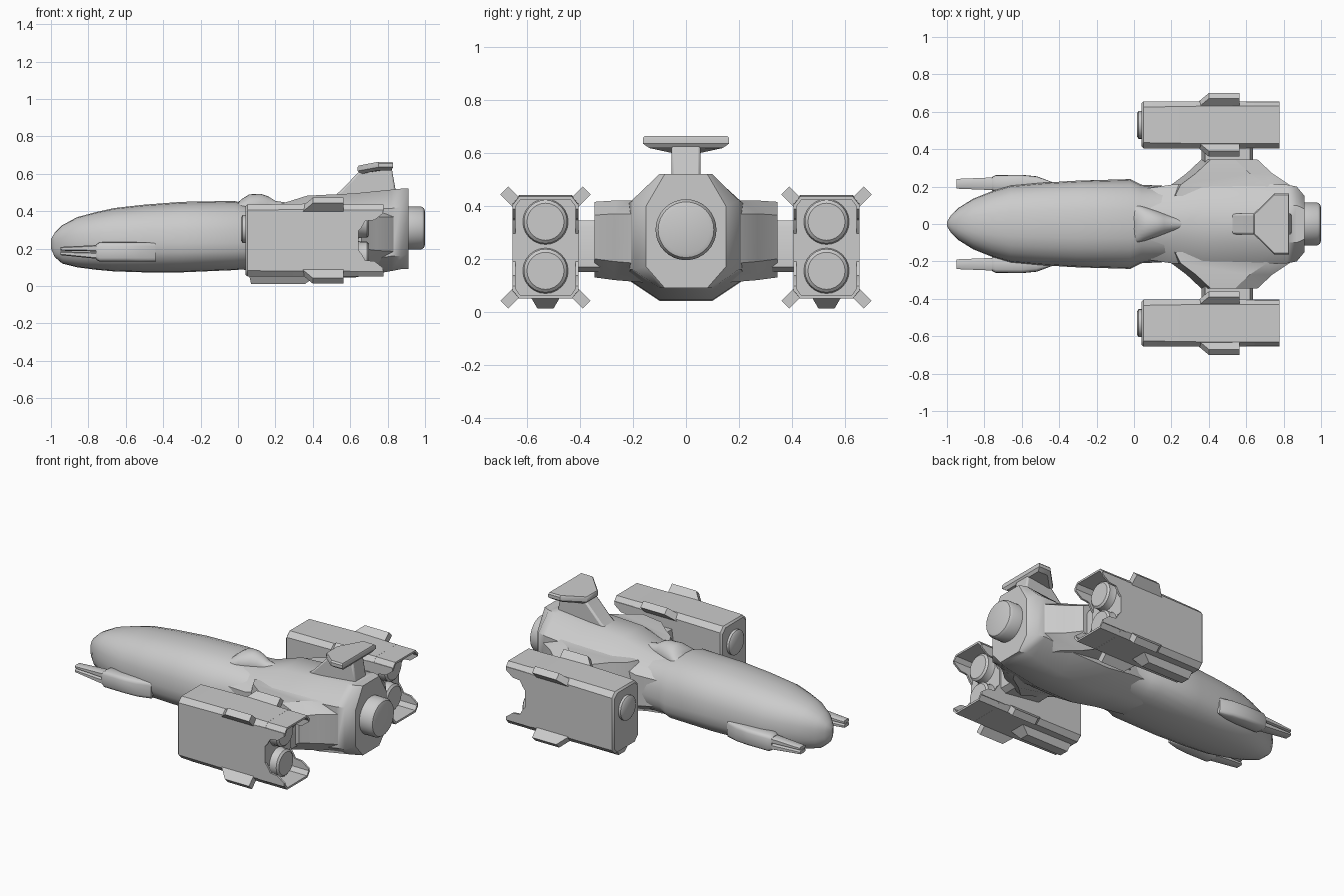
import bpy, bmesh, math
from mathutils import Matrix, Vector

if "Cube" in bpy.data.objects:
    bpy.data.objects.remove(bpy.data.objects["Cube"])

grey = bpy.data.materials.new("hull grey")
grey.use_nodes = True
grey.diffuse_color = (0.6, 0.6, 0.6, 1)
grey.node_tree.nodes["Principled BSDF"].inputs["Base Color"].default_value = (0.6, 0.6, 0.6, 1)


def finish(name, bm, angle=35, bevel=0):
    """Turn a bmesh into a shaded object."""
    bmesh.ops.recalc_face_normals(bm, faces=bm.faces[:])
    mesh = bpy.data.meshes.new(name)
    bm.to_mesh(mesh)
    bm.free()
    mesh.materials.append(grey)
    obj = bpy.data.objects.new(name, mesh)
    bpy.context.collection.objects.link(obj)
    if bevel:
        mod = obj.modifiers.new("soft edges", "BEVEL")
        mod.width, mod.segments, mod.limit_method = bevel, 2, "ANGLE"
    bpy.ops.object.select_all(action="DESELECT")
    obj.select_set(True)
    bpy.context.view_layer.objects.active = obj
    bpy.ops.object.shade_smooth_by_angle(angle=math.radians(angle))
    return obj


def loft(name, rings, angle=35, bevel=0):
    """Skin a row of equal closed rings and cap both ends."""
    bm = bmesh.new()
    rows = [[bm.verts.new(p) for p in ring] for ring in rings]
    n = len(rows[0])
    for a, b in zip(rows, rows[1:]):
        for i in range(n):
            bm.faces.new((a[i], a[(i + 1) % n], b[(i + 1) % n], b[i]))
    bm.faces.new(rows[0])
    bm.faces.new(rows[-1])
    return finish(name, bm, angle, bevel)


def plate(name, profile, y0, y1, bevel=0):
    """Extrude an x-z profile across y."""
    return loft(name, [[(x, y, z) for x, z in profile] for y in (y0, y1)], 35, bevel)


def oval(x, cy, cz, w, top, bottom, power=2.4, n=24):
    """Rounded ring with separate upper and lower heights."""
    ring = []
    for i in range(n):
        a = 2 * math.pi * i / n
        c, s = math.cos(a), math.sin(a)
        y = math.copysign(abs(c) ** (2 / power), c) * w
        z = math.copysign(abs(s) ** (2 / power), s) * (top if s > 0 else bottom)
        ring.append((x, cy + y, cz + z))
    return ring


def octagon(x, cy, w, flat, z0, z1, cut0, cut1):
    """Chamfered ring: w half width, flat half width of top and bottom."""
    half = [(flat, z1), (w, z1 - cut1), (w, z0 + cut0), (flat, z0)]
    return [(x, cy + y, z) for y, z in half] + [(x, cy - y, z) for y, z in reversed(half)]


def turned(name, profile, y, z, n=24):
    """Round part along x from (x, radius) pairs."""
    return loft(name, [oval(x, y, z, r, r, r, 2, n) for x, r in profile])


# Front fuselage: x, half width, bottom, top
nose = [(-1.0, .012, .20, .25), (-.98, .045, .155, .285), (-.94, .085, .12, .325),
        (-.86, .135, .10, .368), (-.76, .175, .087, .395), (-.66, .205, .078, .417),
        (-.5, .22, .073, .435), (-.3, .232, .073, .45), (-.02, .24, .085, .455),
        (.04, .21, .09, .44), (.24, .2, .09, .42)]
loft("front_fuselage", [oval(x, 0, .23, w, t - .23, .23 - b) for x, w, b, t in nose], 50)

# Rear hull: x, half width, flat, bottom, top, lower chamfer, upper chamfer
rear = [(.0, .18, .08, .09, .42, .09, .09), (.2, .21, .09, .07, .43, .08, .09),
        (.37, .22, .1, .042, .483, .08, .09), (.62, .22, .1, .045, .495, .08, .09),
        (.82, .21, .1, .08, .515, .08, .1), (.87, .2, .1, .09, .52, .07, .1),
        (.912, .15, .08, .09, .52, .08, .12)]
loft("rear_hull", [octagon(x, 0, *rest) for x, *rest in rear], 40)
turned("main_engine", [(.88, .115), (.98, .115), (.995, .105), (1.0, .09)], 0, .31, 32)

# Teardrop fairing behind the cabin
fairing = [(-.02, .1, .01), (.02, .1, .045), (.06, .09, .07), (.12, .07, .073),
           (.16, .055, .06), (.2, .04, .035), (.3, .02, .02)]
loft("dorsal_fairing", [oval(x, 0, .42, w, h, .06, 2) for x, w, h in fairing], 50)

# Tail fin and its crosspiece
plate("tail_fin", [(.5, .47), (.55, .51), (.66, .625), (.82, .64), (.845, .5)], -.055, .055, .01)
outline = [(.64, -.055), (.75, -.163), (.83, -.163), (.83, .163), (.75, .163), (.64, .055)]


def crosspiece(z, s):
    return [(.75 + (x - .75) * s, y * s, z - max(0, .72 - x) * .25) for x, y in outline]


loft("tail_crosspiece", [crosspiece(.618, .85), crosspiece(.635, 1),
                         crosspiece(.655, 1), crosspiece(.664, .95)])


def mirrored_parts(s, side):
    # Sponson and pylon carrying the nacelle
    span = [(.15, .17, .87, .11, .42), (.21, .2, .83, .115, .42), (.27, .28, .74, .12, .42),
            (.345, .36, .66, .13, .415)]
    loft(side + "_sponson", [[(a, s * y, b + .06), (a + .05, s * y, t - .015), (c - .12, s * y, t),
                              (c, s * y, t - .05), (c, s * y, b + .07), (c - .12, s * y, b)]
                             for y, a, c, b, t in span], 30)
    loft(side + "_pylon", [[(.36, s * y, .18), (.38, s * y, .34), (.62, s * y, .345),
                            (.635, s * y, .32), (.635, s * y, .17), (.6, s * y, .15)]
                           for y in (.3, .42)])

    # Nacelle body
    cy = s * .53
    body = [(.04, .115, .085, .06, .425), (.05, .125, .095, .052, .435),
            (.36, .125, .1, .05, .44), (.645, .125, .1, .05, .435)]
    loft(side + "_nacelle", [octagon(x, cy, w, f, b, t, .03, .03) for x, w, f, b, t in body])
    turned(side + "_intake", [(.05, .075), (.025, .075), (.015, .06)], cy, .305)
    loft(side + "_belly_fairing", [[(.06, cy - .055, .055), (.07, cy - .03, .012), (.07, cy + .03, .012),
                                    (.06, cy + .055, .055)],
                                   [(.42, cy - .055, .055), (.36, cy - .03, .012), (.36, cy + .03, .012),
                                    (.42, cy + .055, .055)]])

    # Twin thrusters
    for z, label in ((.34, "upper"), (.155, "lower")):
        turned(f"{side}_{label}_thruster", [(.62, .095), (.655, .082), (.69, .082), (.7, .07)], cy, z)

    # Claw shaped shrouds around the thrusters
    for v, label in ((1, "upper"), (-1, "lower")):
        def height(h):
            return .2425 + v * h
        claw = [(.6, 0), (.66, .07), (.68, .105), (.73, .11), (.775, .145), (.775, .165), (.6, .165)]
        for e in (-1, 1):
            plate(f"{side}_{label}_claw", [(x, height(h)) for x, h in claw],
                  cy + e * .113, cy + e * .125)
        loft(f"{side}_{label}_shroud", [[(x, cy - .125, height(.16)), (x, cy - .1, height(.192)),
                                         (x, cy + .1, height(.192)), (x, cy + .125, height(.16)),
                                         (x, cy + .113, height(.155)), (x, cy + .095, height(.18)),
                                         (x, cy - .095, height(.18)), (x, cy - .113, height(.155))]
                                        for x in (.6, .777)])

        # Diagonal corner fins
        for e in (-1, 1):
            out = Vector((0, e, v)).normalized()
            across = Vector((0, e, -v)).normalized() * .021
            root = Vector((0, cy + e * .095, height(.155)))
            tip = root + out * .085
            rings = []
            for k in (-1, 1):
                rings.append([Vector((x, 0, 0)) + p + across * k for x, p in
                              ((.33, root), (.345, root + out * .02), (.4, tip), (.565, tip), (.565, root))])
            loft(f"{side}_{label}_fin", rings)

    # Nose cannon: blended housing and twin tapered prongs
    gy = s * .215
    pod = [(-.76, .035, .04), (-.74, .046, .052), (-.6, .048, .052), (-.52, .04, .052), (-.44, .01, .05)]
    loft(side + "_cannon_housing", [oval(x, gy, .182, w, h, h, 4, 16) for x, w, h in pod], 45)
    for dz in (-1, 1):
        prong = [(-.95, .026, .01, .187 + dz * .012), (-.75, .034, .017, .182 + dz * .02)]
        loft(side + "_cannon_prong", [octagon(x, gy, w, w * .7, z - h, z + h, .005, .005)
                                      for x, w, h, z in prong])


mirrored_parts(1, "right")
mirrored_parts(-1, "left")
